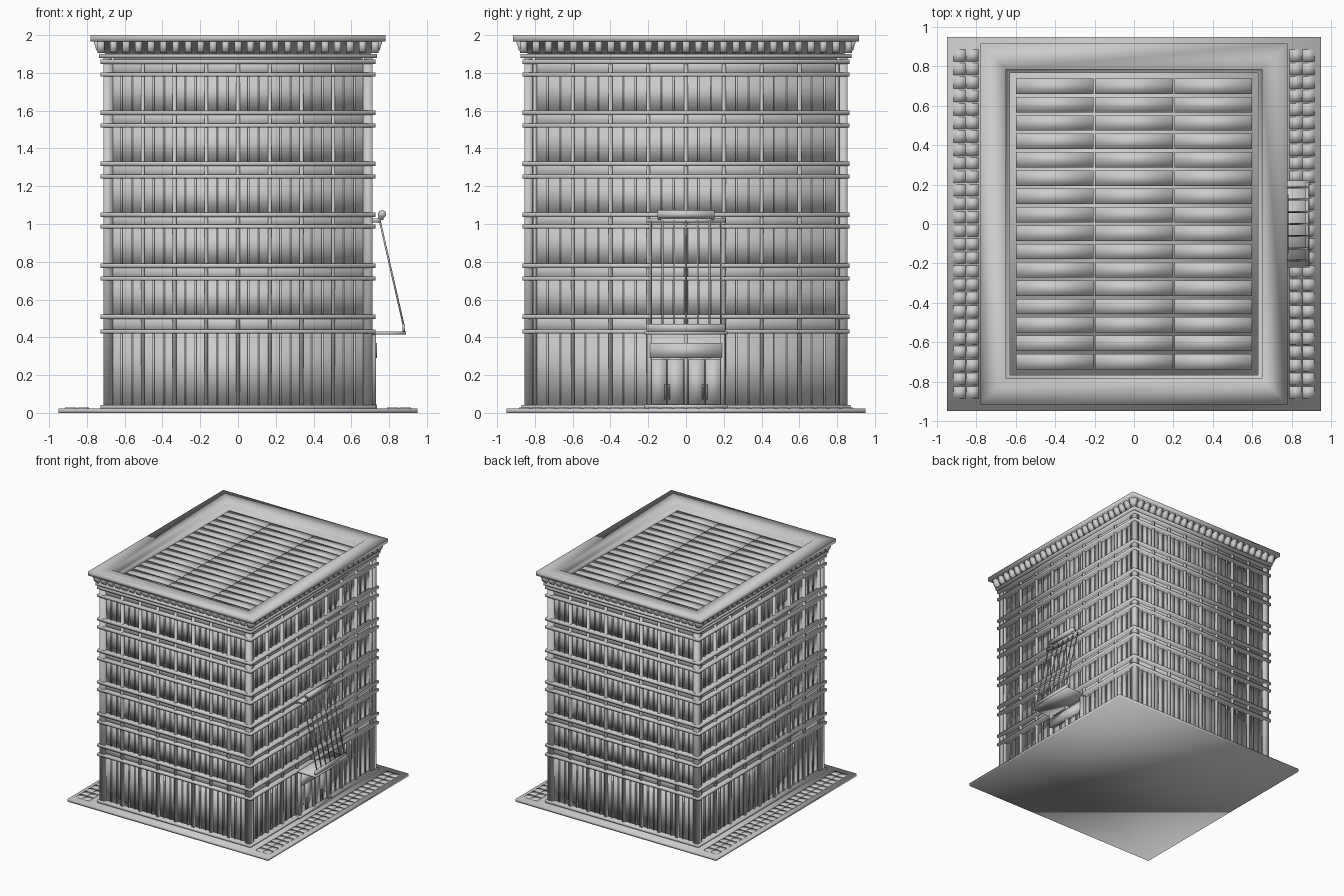
import bpy, bmesh
from math import sin, cos, pi
from mathutils import Vector, Matrix

if "Cube" in bpy.data.objects:
    bpy.data.objects.remove(bpy.data.objects["Cube"])

stone = bpy.data.materials.new("light_grey")
stone.use_nodes = True
stone.diffuse_color = (0.6, 0.6, 0.6, 1)
stone.node_tree.nodes["Principled BSDF"].inputs["Base Color"].default_value = (0.6, 0.6, 0.6, 1)


def finish(name, bm):
    bmesh.ops.recalc_face_normals(bm, faces=bm.faces)
    for f in bm.faces:
        f.smooth = True
    mesh = bpy.data.meshes.new(name)
    bm.to_mesh(mesh)
    bm.free()
    mesh.materials.append(stone)
    obj = bpy.data.objects.new(name, mesh)
    bpy.context.collection.objects.link(obj)
    return obj


def boxes(name, items):
    """Each item is (x0, x1, y0, y1, z0, z1)."""
    bm = bmesh.new()
    for x0, x1, y0, y1, z0, z1 in items:
        m = Matrix.Translation(((x0 + x1) / 2, (y0 + y1) / 2, (z0 + z1) / 2))
        m = m @ Matrix.Diagonal((x1 - x0, y1 - y0, z1 - z0, 1))
        bmesh.ops.create_cube(bm, size=1, matrix=m)
    return finish(name, bm)


def block(hx, hy, z0, z1):
    return (-hx, hx, -hy, hy, z0, z1)


def ring(name, hx, hy, profile):
    """Sweep a closed (inset, z) profile round a rectangle."""
    bm = bmesh.new()
    loops = [[bm.verts.new((sx * (hx - d), sy * (hy - d), z)) for d, z in profile]
             for sx, sy in ((1, 1), (-1, 1), (-1, -1), (1, -1))]
    n = len(profile)
    for i in range(4):
        a, b = loops[i], loops[(i + 1) % 4]
        for j in range(n):
            k = (j + 1) % n
            bm.faces.new((a[j], a[k], b[k], b[j]))
    return finish(name, bm)


def rods(name, pairs, radius):
    bm = bmesh.new()
    for a, b in pairs:
        a, b = Vector(a), Vector(b)
        rot = (b - a).to_track_quat('Z', 'Y').to_matrix().to_4x4()
        bmesh.ops.create_cone(bm, cap_ends=True, segments=8, radius1=radius, radius2=radius,
                              depth=(b - a).length, matrix=Matrix.Translation((a + b) / 2) @ rot)
    return finish(name, bm)


# Ground slab and paving tiles along the two sides
boxes("ground_slab", [block(0.95, 0.95, 0, 0.022)])
tiles = []
for i in range(26):
    y = -0.855 + i * 0.0684
    for x in (0.82, 0.885):
        for s in (-1, 1):
            tiles.append((s * x - 0.03, s * x + 0.03, y - 0.03, y + 0.03, 0.015, 0.028))
boxes("paving_tiles", tiles)

# Storeys: glass volumes, spandrels and ledges
floors = [(0.04, 0.42), (0.52, 0.7), (0.79, 0.975), (1.06, 1.24), (1.33, 1.51), (1.6, 1.78)]
glass, spandrels, ledges = [], [], [block(0.727, 0.87, 0.02, 0.042)]
for i, (z0, z1) in enumerate(floors):
    top = floors[i + 1][0] if i < 5 else 1.87
    glass.append(block(0.685, 0.83, z0, z1))
    spandrels.append(block(0.692, 0.837, z1, top))
    ledges += [block(0.727, 0.865, z1, z1 + 0.022), block(0.727, 0.865, top - 0.022, top)]
boxes("window_glass", glass)
boxes("spandrels", spandrels)
boxes("ledges", ledges)

# Corner pillars, main piers and thin mullions
boxes("corner_pillars", [(sx * 0.69 - 0.022, sx * 0.69 + 0.022, sy * 0.834 - 0.022, sy * 0.834 + 0.022, 0.03, 1.88)
                         for sx in (-1, 1) for sy in (-1, 1)])
piers, mullions = [], []
for i in range(25):
    main = i % 3 == 0
    w, out = (0.01, 0.022) if main else (0.005, 0.01)
    x, y = -0.672 + i * 0.056, -0.8 + i * 0.0667
    for s in (-1, 1):
        cy, cx = s * (0.83 + out / 2), s * (0.685 + out / 2)
        spans = [(0.03, 1.87)] if main else floors
        for z0, z1 in spans:
            group = piers if main else mullions
            group.append((x - w, x + w, cy - out / 2, cy + out / 2, z0, z1))
            if abs(y) < 0.195 and s > 0:
                if z0 < 0.1:
                    z0 = 0.42
                if z1 <= z0:
                    continue
            group.append((cx - out / 2, cx + out / 2, y - w, y + w, z0, z1))
boxes("piers", piers)
boxes("mullions", mullions)

# Cornice, brackets and upper moulding
boxes("upper_moulding", [block(0.735, 0.875, 1.88, 1.9)])
ring("cornice", 0.78, 0.915, [(0, 1.967), (0, 2), (0.13, 2), (0.13, 1.945),
                              (0.15, 1.945), (0.15, 1.88), (0.075, 1.88), (0.075, 1.967)])


def brackets(name, half, count, wall, along_x):
    bm = bmesh.new()
    profile = [(0, 1.905), (0.03, 1.905), (0.045, 1.92), (0.06, 1.97), (0, 1.97)]
    for s in (-1, 1):
        for i in range(count):
            c = -half + 2 * half * i / (count - 1)
            sides = []
            for t in (c - 0.018, c + 0.018):
                sides.append([bm.verts.new((t, s * (wall + d), z) if along_x else (s * (wall + d), t, z))
                              for d, z in profile])
            a, b = sides
            bm.faces.new(a)
            bm.faces.new(b)
            for j in range(5):
                k = (j + 1) % 5
                bm.faces.new((a[j], a[k], b[k], b[j]))
    finish(name, bm)


brackets("end_brackets", 0.725, 23, 0.84, True)
brackets("side_brackets", 0.86, 27, 0.705, False)

# Roof deck with louvre slats
boxes("roof_deck", [block(0.66, 0.8, 1.87, 1.905)])
slats = []
for i in range(16):
    y = -0.698 + i * 0.0931
    for x in (-0.402, 0, 0.402):
        slats.append((x - 0.197, x + 0.197, y - 0.039, y + 0.039, 1.9, 1.94))
boxes("roof_slats", slats)

# Entrance: surround, doors, transom and handles
boxes("entrance_frame", [(0.68, 0.73, s * 0.195 - 0.012, s * 0.195 + 0.012, 0.03, 0.42) for s in (-1, 1)]
      + [(0.68, 0.725, -0.01, 0.01, 0.03, 0.42), (0.68, 0.735, -0.19, 0.19, 0.29, 0.37),
         (0.68, 0.735, -0.22, 0.22, 0.02, 0.045)])
boxes("doors", [(0.68, 0.708, y - 0.042, y + 0.042, 0.045, 0.285) for y in (-0.145, -0.055, 0.055, 0.145)])
rods("door_handles", [((0.722, y, 0.07), (0.722, y, 0.15)) for y in (-0.11, -0.09, 0.09, 0.11)], 0.005)

# Canopy with hanger rods
boxes("canopy", [(0.7, 0.89, -0.22, 0.22, 0.415, 0.432)])
boxes("canopy_fascia", [(0.87, 0.885, -0.21, 0.21, 0.43, 0.47)])
rods("hanger_rods", [((0.75, -0.186 + i * 0.062, 1.02), (0.88, -0.186 + i * 0.062, 0.45)) for i in range(7)], 0.005)
boxes("hanger_rail", [(0.7, 0.755, -0.21, 0.21, 1.008, 1.03)])
rods("hanger_roll", [((0.763, -0.15, 1.052), (0.763, 0.15, 1.052))], 0.022)
boxes("hanger_arms", [(0.74, 0.77, s * 0.14 - 0.008, s * 0.14 + 0.008, 1.02, 1.06) for s in (-1, 1)])
